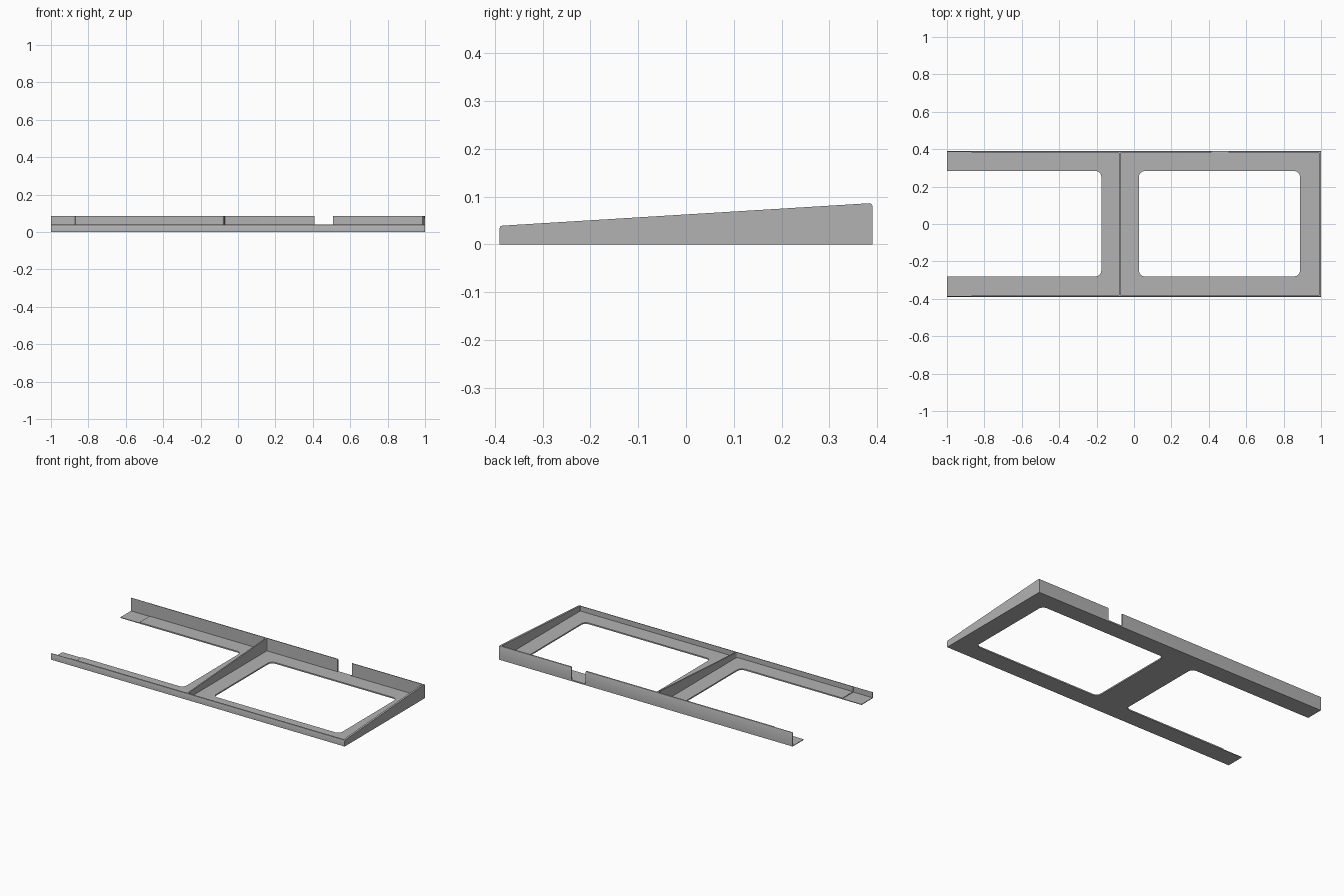
import bpy
import bmesh
from math import cos, sin, pi

if "Cube" in bpy.data.objects:
    bpy.data.objects.remove(bpy.data.objects["Cube"])

HALF_X, HALF_Y = 1.0, 0.39
FRONT_H, BACK_H = 0.039, 0.086
FLOOR = 0.008          # floor thickness
WALL = 0.008           # front and back wall thickness
DIVIDER_X = -0.075

grey = bpy.data.materials.new("plain grey")
grey.use_nodes = True
grey.diffuse_color = (0.45, 0.45, 0.45, 1)
grey.node_tree.nodes["Principled BSDF"].inputs["Base Color"].default_value = (0.45, 0.45, 0.45, 1)


def prism(name, outline, offset):
    """Extrude a closed outline of 3D points along an offset."""
    bm = bmesh.new()
    face = bm.faces.new([bm.verts.new(p) for p in outline])
    out = bmesh.ops.extrude_face_region(bm, geom=[face])
    moved = [v for v in out["geom"] if isinstance(v, bmesh.types.BMVert)]
    bmesh.ops.translate(bm, verts=moved, vec=offset)
    bmesh.ops.recalc_face_normals(bm, faces=bm.faces)
    mesh = bpy.data.meshes.new(name)
    bm.to_mesh(mesh)
    bm.free()
    obj = bpy.data.objects.new(name, mesh)
    bpy.context.collection.objects.link(obj)
    return obj


def rounded(x0, x1, y0, y1, r, steps=6):
    """Corner-rounded rectangle as a list of 2D points."""
    centres = [(x1 - r, y1 - r), (x0 + r, y1 - r), (x0 + r, y0 + r), (x1 - r, y0 + r)]
    return [(cx + r * cos((q + s / steps) * pi / 2), cy + r * sin((q + s / steps) * pi / 2))
            for q, (cx, cy) in enumerate(centres) for s in range(steps + 1)]


def block(name, x0, x1, y0, y1, z0, z1, r):
    """Upright block with rounded vertical corners."""
    return prism(name, [(x, y, z0) for x, y in rounded(x0, x1, y0, y1, r)], (0, 0, z1 - z0))


# Sloped body, with eased front and back top edges
ease = 0.005
profile = [(-HALF_Y, 0), (HALF_Y, 0), (HALF_Y, BACK_H - ease),
           (HALF_Y - 0.0015, BACK_H - 0.0015), (HALF_Y - ease, BACK_H),
           (-HALF_Y + ease, FRONT_H), (-HALF_Y + 0.0015, FRONT_H - 0.0015),
           (-HALF_Y, FRONT_H - ease)]
frame = prism("tray_frame", [(-HALF_X, y, z) for y, z in profile], (2 * HALF_X, 0, 0))
frame.data.materials.append(grey)

inner = HALF_Y - WALL
cutters = [
    # Two bays that leave the outer walls and the divider
    block("open_bay", -1.2, DIVIDER_X - 0.004, -inner, inner, FLOOR, 0.2, 0.01),
    block("closed_bay", DIVIDER_X + 0.004, 0.988, -inner, inner, FLOOR, 0.2, 0.004),
    # Floor openings
    block("open_window", -1.3, -0.175, -0.28, 0.283, -0.1, 0.1, 0.03),
    block("closed_window", 0.027, 0.887, -0.28, 0.283, -0.1, 0.1, 0.03),
    # Thinned lap joint at the open end
    block("lap_joint", -1.2, -0.87, -HALF_Y + 0.004, HALF_Y - 0.004, FLOOR / 2, 0.2, 0.002),
    # Notch in the back wall
    prism("back_notch", [(x, 0.36, z) for x, z in rounded(0.41, 0.508, FLOOR, 0.2, 0.006)],
          (0, 0.1, 0)),
]
for cutter in cutters:
    cutter.hide_render = True
    mod = frame.modifiers.new(cutter.name, "BOOLEAN")
    mod.operation = "DIFFERENCE"
    mod.solver = "EXACT"
    mod.object = cutter

# Bake the cuts and drop the cutters
bpy.context.view_layer.update()
result = frame.evaluated_get(bpy.context.evaluated_depsgraph_get())
mesh = bpy.data.meshes.new_from_object(result)
frame.modifiers.clear()
frame.data = mesh
mesh.name = "tray_frame"
mesh.materials.clear()
mesh.materials.append(grey)
for poly in mesh.polygons:
    poly.material_index = 0
for cutter in cutters:
    bpy.data.objects.remove(cutter)

bpy.ops.object.select_all(action="DESELECT")
frame.select_set(True)
bpy.context.view_layer.objects.active = frame
bpy.ops.object.shade_smooth_by_angle()
